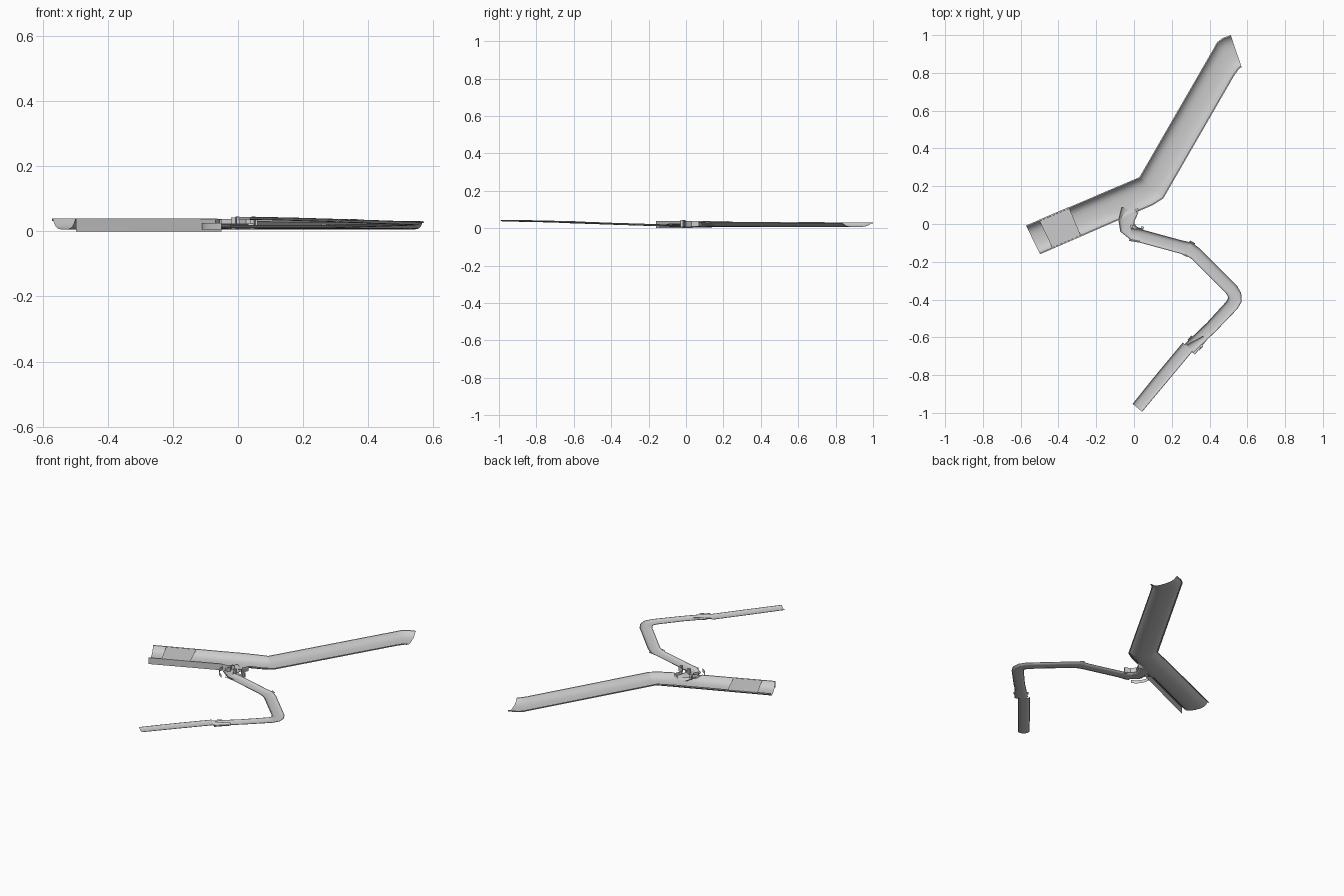
import bpy, bmesh, math
from mathutils import Vector

if "Cube" in bpy.data.objects:
    bpy.data.objects.remove(bpy.data.objects["Cube"])

# U-shaped cross-section: (position across, height fraction)
TROUGH = [(0, .78), (0, 1), (.035, 1), (.09, .62), (.16, .3), (.26, .1), (.38, .03), (.5, 0),
          (.62, .03), (.74, .1), (.84, .3), (.91, .62), (.965, 1), (1, 1), (1, .78)]


def grid_object(name, rows):
    bm = bmesh.new()
    vs = [[bm.verts.new(p) for p in r] for r in rows]
    for a, b in zip(vs, vs[1:]):
        for i in range(len(a) - 1):
            bm.faces.new((a[i], a[i + 1], b[i + 1], b[i]))
    bmesh.ops.recalc_face_normals(bm, faces=bm.faces)
    me = bpy.data.meshes.new(name)
    bm.to_mesh(me)
    bm.free()
    ob = bpy.data.objects.new(name, me)
    bpy.context.collection.objects.link(ob)
    bpy.context.view_layer.objects.active = ob
    bpy.ops.object.select_all(action='DESELECT')
    ob.select_set(True)
    bpy.ops.object.shade_smooth_by_angle(angle=math.radians(25))
    # Consistent upward orientation for open sheets
    if sum(p.normal.z * p.area for p in me.polygons) < 0:
        me.flip_normals()
    return ob


def channel(name, stations):
    """Each station: left rim, right rim, floor z, depth, right wall factor."""
    rows = []
    for l, r, z, d, k in stations:
        l, r = Vector(l), Vector(r)
        rows.append([(*l.lerp(r, t), z + d * h * (k if t > .5 else 1)) for t, h in TROUGH])
    return grid_object(name, rows)


def swept_channel(name, path, depth):
    """Path points are (x, y, floor z, width); corners are mitred."""
    pts = [Vector(p[:2]) for p in path]
    stations = []
    for i, (x, y, z, w) in enumerate(path):
        a = (pts[i] - pts[i - 1]).normalized() if i else None
        b = (pts[i + 1] - pts[i]).normalized() if i < len(pts) - 1 else None
        a, b = a or b, b or a
        d = (a + b).normalized()
        n = Vector((-d.y, d.x)) * w / 2 / max(d.dot(b), .6)
        stations.append((pts[i] + n, pts[i] - n, z, depth, 1))
    return channel(name, stations)


def strip(name, pts, z0, z1):
    return grid_object(name, [[(x, y, z0), (x, y, z1)] for x, y in pts])


# Wide main channel, with an opening in its near wall for the side branch
channel("main_channel_lower", [
    ((-.572, -.008), (-.497, -.16), .005, .034, 1),
    ((-.20, .15), (-.115, .006), .005, .034, 1),
    ((-.185, .157), (-.08, .022), .005, .034, .25),
    ((-.10, .193), (.015, .064), .005, .034, .25),
    ((-.08, .201), (.03, .07), .005, .034, 1),
    ((.022, .245), (.10, .10), .006, .03, 1),
    ((.030, .250), (.155, .135), .006, .028, 1)])
channel("main_channel_upper", [
    ((.030, .250), (.155, .135), .006, .028, 1),
    ((.425, .935), (.53, .785), .006, .025, 1),
    ((.44, .963), (.548, .81), .006, .025, 1),
    ((.47, .985), (.56, .825), .006, .025, 1),
    ((.512, 1.0), (.570, .83), .006, .025, 1)])

# Upright outer wall below the near rim
strip("near_side_skirt", [(-.497, -.16), (-.115, .006), (-.05, .035)], 0, .036)

# Flat cover near the upstream end
grid_object("cover_panel", [[(-.503, .022, .038), (-.43, -.13, .038)],
                            [(-.345, .09, .038), (-.28, -.066, .038)]])

# Junction box linking the main channel and the branch
swept_channel("junction_chute", [
    (-.022, .075, .007, .095), (-.04, .02, .008, .085),
    (-.035, -.02, .009, .08), (0, -.05, .010, .075), (.04, -.06, .010, .07)], .014)
strip("junction_side_wall", [(-.075, .055), (-.055, .005), (-.07, -.02)], .005, .036)
strip("junction_inner_wall", [(.022, .07), (.005, .03), (.025, 0), (.06, -.012)], .008, .038)
for i, (x, y) in enumerate([(-.012, -.012), (.045, -.02)]):
    bpy.ops.mesh.primitive_cube_add(size=1, location=(x, y, .025))
    ob = bpy.context.object
    ob.name = f"gate_post_{i + 1}"
    ob.scale = (.014, .014, .036)
    ob.rotation_euler.z = -.3

# Curved guard beside the junction
strip("curved_guard", [(-.11, .005), (-.108, -.02), (-.098, -.045),
                       (-.08, -.068), (-.05, -.088)], .006, .026)

# Narrow branch channel, rising gently to its far end
swept_channel("branch_channel", [
    (-.02, -.055, .010, .07), (.04, -.065, .010, .07), (.25, -.122, .010, .07),
    (.29, -.132, .010, .074), (.33, -.16, .011, .07), (.515, -.345, .017, .07),
    (.532, -.375, .018, .072), (.534, -.402, .019, .072), (.518, -.43, .020, .07),
    (.41, -.545, .024, .066), (.29, -.66, .028, .066)], .010)
swept_channel("branch_outlet", [
    (.375, -.605, .026, .03), (.30, -.665, .028, .07)], .008)
swept_channel("branch_end_trough", [
    (.285, -.65, .029, .07), (.15, -.812, .033, .07), (.018, -.973, .036, .066)], .009)

# Small collars at the branch bends and joint
for i, (x, y, z, a) in enumerate([(.29, -.132, .011, -.5), (.325, -.63, .027, .83)]):
    d = Vector((math.cos(a), math.sin(a))) * .015
    swept_channel(f"branch_collar_{i + 1}", [
        (x - d.x, y - d.y, z, .085), (x + d.x, y + d.y, z, .085)], .011)
